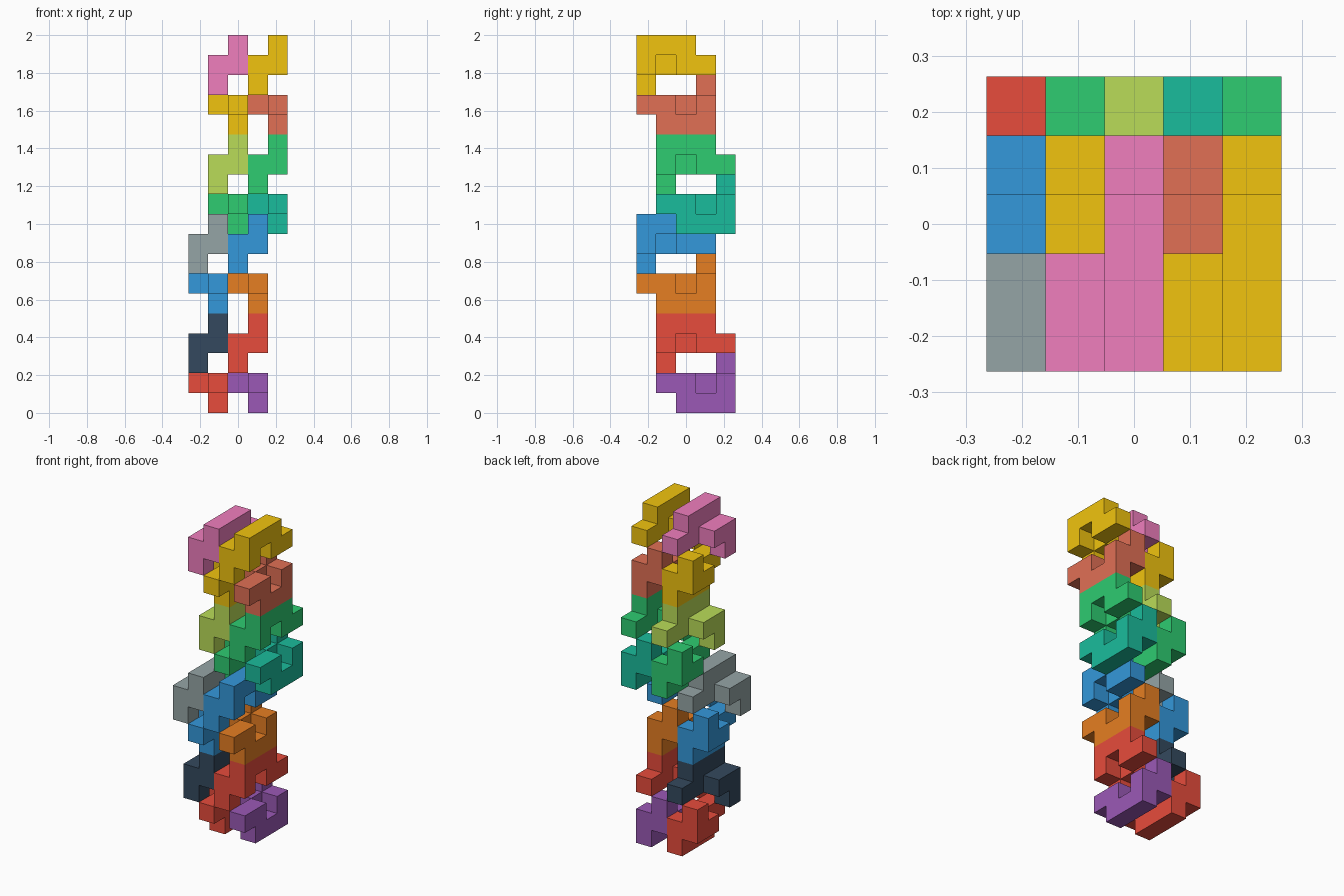
import bpy, bmesh
from mathutils import Vector

if "Cube" in bpy.data.objects:
    bpy.data.objects.remove(bpy.data.objects["Cube"])

U = 2 / 19                       # cube edge: the stack is 19 cubes tall

# one nine-cube interlocking piece (x, y, z cells): notched bar plus hook
PIECE = [(1, 2, 0), (1, 3, 0), (1, 4, 0),
         (1, 1, 1), (1, 2, 1), (1, 4, 1),
         (0, 3, 1), (0, 4, 1), (0, 4, 2)]
# same piece turned half round the x axis, interlocking above the first
TURNED = [(x, 5 - y, 4 - z) for x, y, z in PIECE]


def linear(c):
    c /= 255
    return c / 12.92 if c <= 0.04045 else ((c + 0.055) / 1.055) ** 2.4


def build(name, cells, offset, hexcol):
    """Closed skin around a set of unit cells, flat areas merged."""
    solid = set(cells)
    bm = bmesh.new()
    for cell in cells:
        for axis in range(3):
            for side in (0, 1):
                n = list(cell)
                n[axis] += 2 * side - 1
                if tuple(n) in solid:
                    continue
                quad = []
                for a, b in ((0, 0), (1, 0), (1, 1), (0, 1)):
                    p = Vector(cell)
                    p[axis] += side
                    p[(axis + 1) % 3] += a
                    p[(axis + 2) % 3] += b
                    quad.append(bm.verts.new((p + Vector(offset) - Vector((2.5, 2.5, 0))) * U))
                bm.faces.new(quad if side else quad[::-1])
    bmesh.ops.remove_doubles(bm, verts=bm.verts, dist=1e-4)
    bmesh.ops.dissolve_limit(bm, angle_limit=0.01, verts=bm.verts, edges=bm.edges)
    me = bpy.data.meshes.new(name)
    bm.to_mesh(me)
    bm.free()
    mat = bpy.data.materials.new(name + "_colour")
    rgb = [linear(int(hexcol[i:i + 2], 16)) for i in (0, 2, 4)]
    mat.diffuse_color = (*rgb, 1)
    mat.use_nodes = True
    mat.node_tree.nodes["Principled BSDF"].inputs["Base Color"].default_value = mat.diffuse_color
    me.materials.append(mat)
    bpy.context.collection.objects.link(bpy.data.objects.new(name, me))


# four columns of four pieces: x and z offset, then colours from the bottom up
COLUMNS = {
    "lower_left": (0, 0, ["e74c3c", "34495e", "3498db", "95a5a6"]),
    "lower_right": (2, 0, ["9b59b6", "e74c3c", "e67e22", "3498db"]),
    "upper_left": (1, 9, ["2ecc71", "badc58", "f1c40f", "f07ebe"]),
    "upper_right": (3, 9, ["1abc9c", "2ecc71", "e17055", "f1c40f"]),
}
for col, (dx, dz, colours) in COLUMNS.items():
    for i, colour in enumerate(colours):
        level = i // 2           # each second pair sits one cube forward
        build(f"{col}_piece_{i + 1}", TURNED if i % 2 else PIECE,
              (dx, -level, dz + 5 * level), colour)
